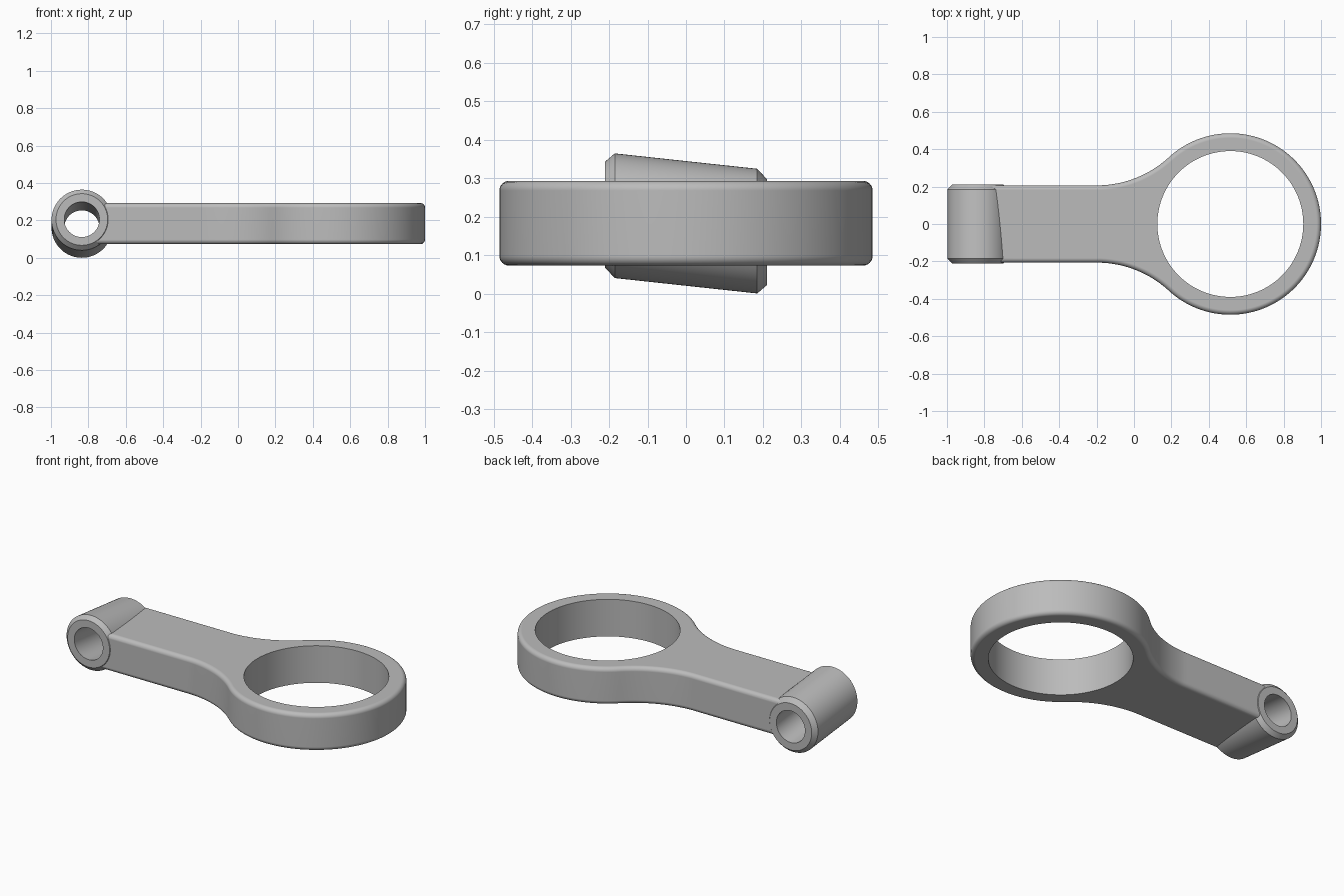
import bpy, bmesh
from math import sin, cos, pi, atan2, hypot

cube = bpy.data.objects.get("Cube")
if cube:
    bpy.data.objects.remove(cube)

# Main sizes
RING_X, RING_R, HOLE_R = 0.515, 0.485, 0.39
Z_LOW, Z_HIGH = 0.073, 0.293
ARM_W, FILLET = 0.207, 0.025
PIN_X, PIN_Z, TILT = -0.835, 0.1825, -0.108

steel = bpy.data.materials.new("steel_grey")
steel.use_nodes = True
grey = (0.5, 0.5, 0.5, 1)
steel.diffuse_color = grey
steel.node_tree.nodes["Principled BSDF"].inputs["Base Color"].default_value = grey


def make_object(name, bm):
    bmesh.ops.recalc_face_normals(bm, faces=bm.faces)
    mesh = bpy.data.meshes.new(name)
    bm.to_mesh(mesh)
    bm.free()
    mesh.materials.append(steel)
    obj = bpy.data.objects.new(name, mesh)
    bpy.context.collection.objects.link(obj)
    return obj


def arc(cx, cy, r, start, end, steps):
    angles = [start + (end - start) * i / steps for i in range(steps + 1)]
    return [(cx + r * cos(a), cy + r * sin(a)) for a in angles]


def extrude_outline(name, outline, low, high, fillet=0):
    bm = bmesh.new()
    face = bm.faces.new([bm.verts.new((x, y, low)) for x, y in outline])
    up = bmesh.ops.extrude_face_region(bm, geom=[face], use_keep_orig=True)["geom"]
    bmesh.ops.translate(bm, vec=(0, 0, high - low),
                        verts=[g for g in up if isinstance(g, bmesh.types.BMVert)])
    if fillet:
        rims = [e for e in bm.edges if abs(e.verts[0].co.z - e.verts[1].co.z) < 1e-5]
        bmesh.ops.bevel(bm, geom=rims, offset=fillet, segments=6,
                        profile=0.5, affect='EDGES', clamp_overlap=False)
    return make_object(name, bm)


def tilted_tube(name, stations, sides=96):
    """Round bar along y whose centre drops towards the back."""
    bm = bmesh.new()
    rings = []
    for y, r in stations:
        rings.append([bm.verts.new((x, y, z)) for x, z in
                      arc(PIN_X, PIN_Z + TILT * y, r, 0, 2 * pi, sides)[:-1]])
    for a, b in zip(rings, rings[1:]):
        for i in range(sides):
            j = (i + 1) % sides
            bm.faces.new((a[i], a[j], b[j], b[i]))
    bm.faces.new(rings[0])
    bm.faces.new(rings[-1])
    return make_object(name, bm)


def combine(target, tool, operation):
    mod = target.modifiers.new(operation.lower(), 'BOOLEAN')
    mod.operation, mod.solver, mod.object = operation, 'EXACT', tool
    bpy.context.view_layer.objects.active = target
    bpy.ops.object.modifier_apply(modifier=mod.name)
    bpy.data.objects.remove(tool)


# Plate outline: arm, concave blend and ring, mirrored front to back
blend_x, blend_r = -0.2, 0.571
blend_y = ARM_W + blend_r
touch = atan2(blend_y, blend_x - RING_X)
blend_r = hypot(blend_x - RING_X, blend_y) - RING_R
half = arc(RING_X, 0, RING_R, 0, touch, 56)
half += arc(blend_x, blend_y, blend_r, touch - pi, -pi / 2, 20)[1:]
half[-1] = (blend_x, ARM_W)
half.append((PIN_X, ARM_W))
outline = half + [(x, -y) for x, y in reversed(half[1:])]
rod = extrude_outline("rod_body", outline, Z_LOW, Z_HIGH, FILLET)

# Large bearing hole
hole = extrude_outline("bearing_cutter", arc(RING_X, 0, HOLE_R, 0, 2 * pi, 128)[:-1], -0.2, 0.6)
combine(rod, hole, 'DIFFERENCE')

# Small tilted boss with chamfered ends, then its bore
boss = tilted_tube("pin_boss", [(-0.21, 0.138), (-0.185, 0.162), (0.185, 0.162), (0.21, 0.138)])
combine(rod, boss, 'UNION')
bore = tilted_tube("bore_cutter", [(-0.4, 0.094), (0.4, 0.094)])
combine(rod, bore, 'DIFFERENCE')

# Smooth fillets, crisp rims and flat faces
bpy.ops.object.select_all(action='DESELECT')
rod.select_set(True)
bpy.context.view_layer.objects.active = rod
bpy.ops.object.shade_smooth_by_angle(angle=pi / 6)
normals = rod.modifiers.new("face_weighting", 'WEIGHTED_NORMAL')
normals.keep_sharp = True
normals.weight = 100
